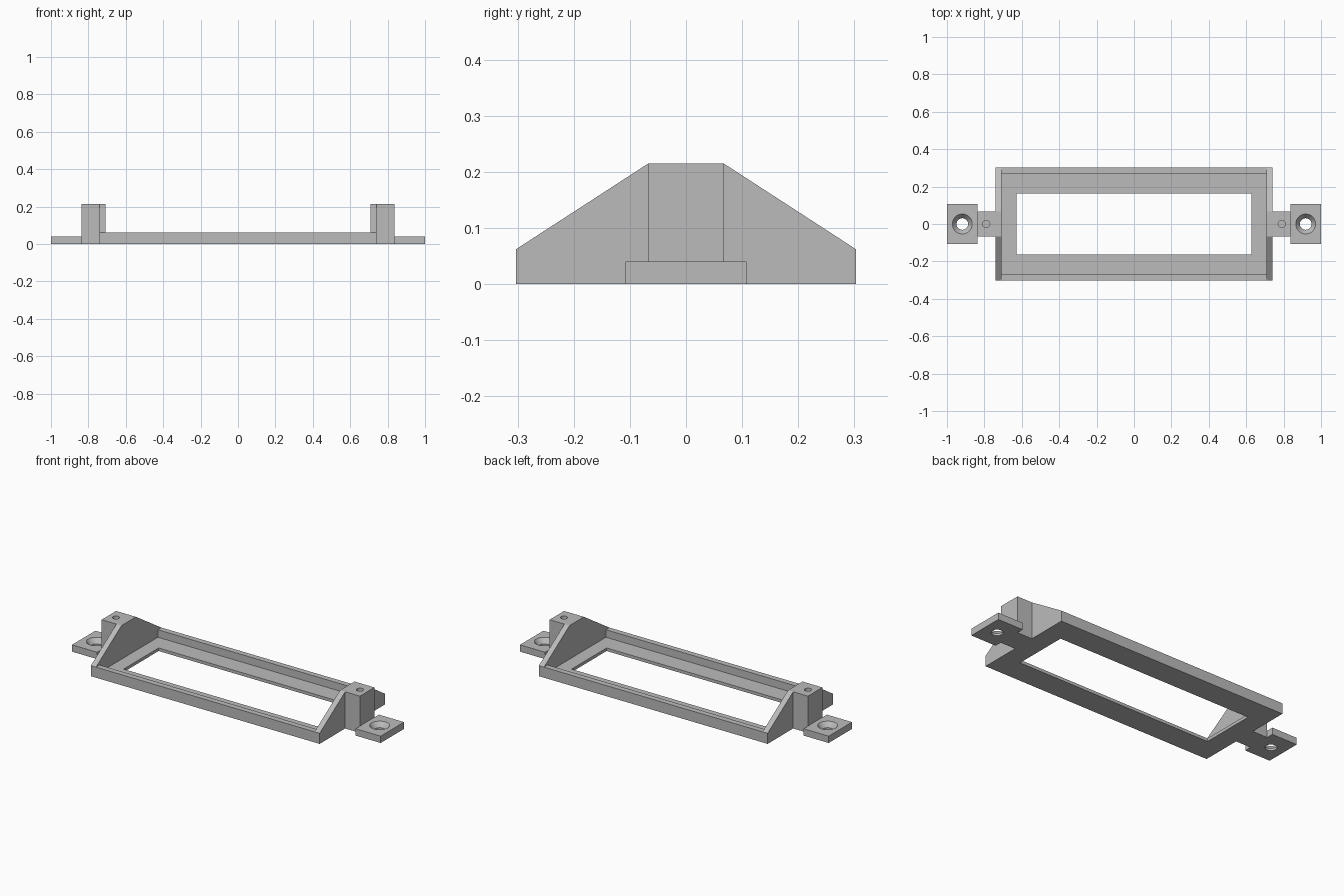
import bpy, bmesh
from mathutils import Matrix

if "Cube" in bpy.data.objects:
    bpy.data.objects.remove(bpy.data.objects["Cube"])

grey = bpy.data.materials.new("plain grey")
grey.use_nodes = True
GREY = (0.5, 0.5, 0.5, 1)
grey.diffuse_color = GREY
grey.node_tree.nodes["Principled BSDF"].inputs["Base Color"].default_value = GREY


def finish(name, bm):
    bmesh.ops.recalc_face_normals(bm, faces=bm.faces)
    mesh = bpy.data.meshes.new(name)
    bm.to_mesh(mesh)
    bm.free()
    mesh.materials.append(grey)
    obj = bpy.data.objects.new(name, mesh)
    bpy.context.collection.objects.link(obj)
    return obj


def prism(name, profile, x0, x1):
    """Extrude a (y, z) outline along x."""
    bm = bmesh.new()
    face = bm.faces.new([bm.verts.new((x0, y, z)) for y, z in profile])
    new = bmesh.ops.extrude_face_region(bm, geom=[face])["geom"]
    verts = [v for v in new if isinstance(v, bmesh.types.BMVert)]
    bmesh.ops.translate(bm, verts=verts, vec=(x1 - x0, 0, 0))
    return finish(name, bm)


def box(name, x0, x1, half_y, height):
    outline = [(-half_y, 0), (half_y, 0), (half_y, height), (-half_y, height)]
    return prism(name, outline, min(x0, x1), max(x0, x1))


def drill(obj, x, z0, z1, r0, r1):
    """Cut a round or conical hole, then discard the cutter."""
    bm = bmesh.new()
    bmesh.ops.create_cone(bm, cap_ends=True, segments=32, radius1=r0, radius2=r1,
                          depth=z1 - z0, matrix=Matrix.Translation((x, 0, (z0 + z1) / 2)))
    cutter = finish("hole_cutter", bm)
    cutter.hide_render = True
    mod = obj.modifiers.new("hole", 'BOOLEAN')
    mod.operation = 'DIFFERENCE'
    mod.solver = 'EXACT'
    mod.object = cutter
    bpy.context.view_layer.update()
    graph = bpy.context.evaluated_depsgraph_get()
    mesh = bpy.data.meshes.new_from_object(obj.evaluated_get(graph))
    obj.modifiers.clear()
    obj.data = mesh
    bpy.data.objects.remove(cutter)


def smooth(obj):
    bpy.ops.object.select_all(action='DESELECT')
    obj.select_set(True)
    bpy.context.view_layer.objects.active = obj
    bpy.ops.object.shade_smooth_by_angle(angle=0.5)


# Main dimensions
WIN_X, WIN_Y = 0.628, 0.162
IN_X, IN_Y = 0.708, 0.27
OUT_X, OUT_Y = 0.741, 0.303
POST_X, POST_Y = 0.837, 0.067
FLOOR, RIM, TOP, TAB = 0.018, 0.062, 0.215, 0.04

# Long rails: ledge on the inside, raised rim on the outside
rail = [(WIN_Y, 0), (OUT_Y, 0), (OUT_Y, RIM), (IN_Y, RIM), (IN_Y, FLOOR), (WIN_Y, FLOOR)]
prism("back_rail", rail, -IN_X, IN_X)
prism("front_rail", [(-y, z) for y, z in rail], -IN_X, IN_X)

# Tapered end walls
wall = [(-OUT_Y, 0), (OUT_Y, 0), (OUT_Y, RIM), (POST_Y, TOP), (-POST_Y, TOP), (-OUT_Y, RIM)]

for side, s in (("left", 1), ("right", -1)):
    box(side + "_ledge", s * WIN_X, s * IN_X, WIN_Y, FLOOR)
    prism(side + "_end_wall", wall, s * IN_X, s * OUT_X)

    # Post with a blind pilot hole
    post = box(side + "_post", s * OUT_X, s * POST_X, POST_Y, TOP)
    drill(post, s * 0.79, 0.06, TOP + 0.01, 0.019, 0.019)
    smooth(post)

    # Mounting tab with a countersunk through hole
    tab = box(side + "_mounting_tab", s * POST_X, s * 1.0, 0.108, TAB)
    drill(tab, s * 0.918, -0.02, TAB + 0.02, 0.031, 0.031)
    drill(tab, s * 0.918, 0.012, TAB + 0.001, 0.031, 0.054)
    smooth(tab)
